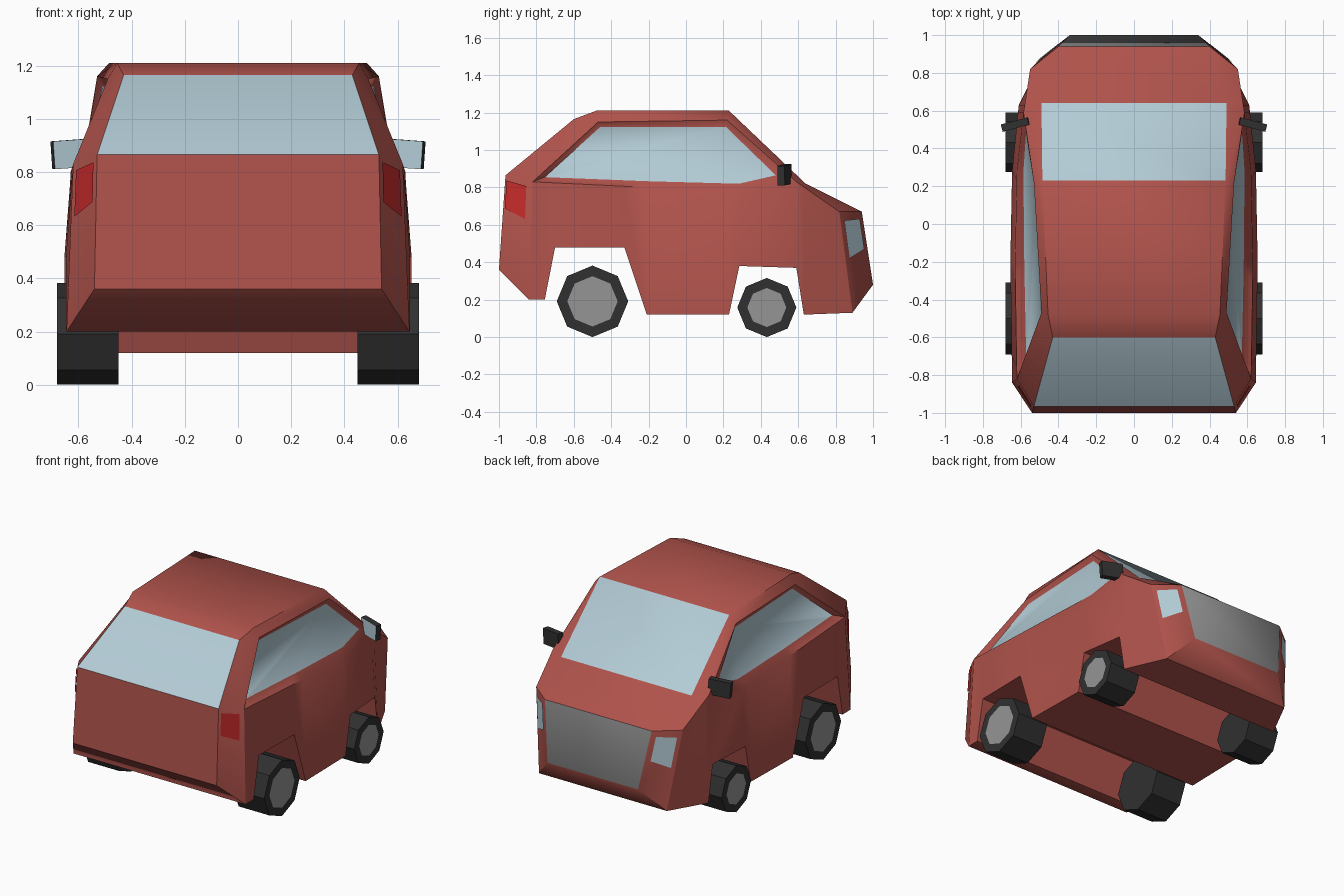
import bpy, bmesh, math
from mathutils import Vector, Matrix

cube = bpy.data.objects.get("Cube")
if cube:
    bpy.data.objects.remove(cube)


def material(name, colour):
    m = bpy.data.materials.new(name)
    m.use_nodes = True
    m.diffuse_color = (*colour, 1)
    m.node_tree.nodes["Principled BSDF"].inputs["Base Color"].default_value = (*colour, 1)
    return m


red = material("body red", (0.43, 0.085, 0.07))
glass = material("pale glass", (0.45, 0.60, 0.67))
black = material("tyre black", (0.03, 0.03, 0.03))
grey = material("metal grey", (0.30, 0.30, 0.30))
tail_red = material("tail light red", (0.60, 0.025, 0.025))


def finish(bm, name, mats, angle=None):
    mesh = bpy.data.meshes.new(name)
    bm.to_mesh(mesh)
    bm.free()
    for m in mats:
        mesh.materials.append(m)
    ob = bpy.data.objects.new(name, mesh)
    bpy.context.collection.objects.link(ob)
    if angle:
        bpy.ops.object.select_all(action='DESELECT')
        ob.select_set(True)
        bpy.context.view_layer.objects.active = ob
        bpy.ops.object.shade_smooth_by_angle(angle=math.radians(angle))
    return ob


def flip(p):
    return (-p[0], p[1], p[2])


def along(keys, y):
    """Point on a polyline of (x, y, z) keys at the given y, clamped at the ends."""
    if y <= keys[0][1]:
        return keys[0]
    for a, b in zip(keys, keys[1:]):
        if y <= b[1]:
            return tuple(Vector(a).lerp(Vector(b), (y - a[1]) / (b[1] - a[1])))
    return keys[-1]


# Body lines on the +x side, from the tailgate (-y) to the bonnet (+y)
floor = [(-.84, .2), (-.755, .2), (-.7, .48), (-.33, .48), (-.21, .12),
         (.23, .12), (.285, .38), (.59, .37), (.63, .12), (.89, .13)]
sill_keys = [(.645, -.84, 0), (.655, -.2, 0), (.645, .3, 0), (.61, .63, 0), (.48, .89, 0)]
belt_keys = [(.62, -.82, .83), (.63, -.2, .8), (.62, .3, .75), (.585, .59, .83), (.55, .82, .67)]
glass_keys = [(.57, -.755, .855), (.585, 0, .825), (.585, .3, .82), (.572, .48, .865)]
low = [(along(sill_keys, y)[0], y, z) for y, z in floor]
belt = [along(belt_keys, y) for y, z in floor]
top = [(.53, -.965, .865), (.43, -.6, 1.165), (.455, -.48, 1.21),
       (.485, .23, 1.21), (.49, .64, .82), (.4, .94, .67)]
tail, nose = (.54, -1, .36), (.34, 1, .28)
eave = [(.49, -.47, 1.15), (.53, .22, 1.16)]
pane_top = [(.475, -.46, 1.122), (.51, .215, 1.122)]
pane_low = [along(glass_keys, b[1]) for b in belt[1:7]] + [glass_keys[-1]]

bm = bmesh.new()


def face(points, mat=0):
    f = bm.faces.new([bm.verts.new(p) for p in points])
    f.material_index = mat


def both(*points, mat=0):
    face(points, mat)
    face([flip(p) for p in points], mat)


# Strips across the car: tailgate, roof, bonnet, grille, underside
loop = top + [nose] + low[::-1] + [tail]
paint = {0: 1, 3: 1, 5: 2}
for i, a in enumerate(loop):
    b = loop[(i + 1) % len(loop)]
    face([a, b, flip(b), flip(a)], paint.get(i, 0))

# Sides, with the wheel arches following the floor line
for i in range(len(low) - 1):
    both(belt[i], belt[i + 1], low[i + 1], low[i])

# Corners, pillars, roof edge and bonnet edge
rear_corner = (belt[0], top[0], tail, low[0])
front_corner = (belt[9], top[5], nose, low[9])
both(*rear_corner)
both(*front_corner)
both(top[0], top[1], belt[0])
both(top[1], eave[0], belt[0])
both(top[1], top[2], eave[0])
both(top[2], top[3], eave[1], eave[0])
both(top[3], top[4], belt[7], eave[1])
both(top[4], belt[8], belt[7])
both(top[4], top[5], belt[9], belt[8])

# Recessed side windows with frame and ledge
both(belt[0], eave[0], pane_top[0], pane_low[0])
both(eave[0], eave[1], pane_top[1], pane_top[0])
both(eave[1], belt[7], pane_low[-1], pane_top[1])
both(belt[0], belt[1], pane_low[0])
for i in range(len(pane_low) - 1):
    both(belt[i + 1], belt[i + 2], pane_low[i + 1], pane_low[i])
both(*pane_top, *pane_low[::-1], mat=1)

bmesh.ops.remove_doubles(bm, verts=bm.verts, dist=0.0005)
bmesh.ops.recalc_face_normals(bm, faces=bm.faces)
# Keep the upright corner creases crisp
creases = [(Vector(belt[k]), Vector(low[k])) for k in (0, 9)]
for e in bm.edges:
    ends = [Vector((abs(v.co.x), v.co.y, v.co.z)) for v in e.verts]
    for a, b in creases:
        if min((ends[0] - a).length + (ends[1] - b).length,
               (ends[1] - a).length + (ends[0] - b).length) < 0.01:
            e.smooth = False
finish(bm, "body", [red, glass, grey], 46)


# Lamps: thin plates lying on the corner panels
def lamp(name, quad, u0, u1, v0, v1, mat, side):
    a, b, c, d = [Vector(p) for p in quad]
    out = (b - a).cross(d - a).normalized()
    if out.x < 0:
        out = -out
    pts = []
    for u, v in ((u0, v0), (u1, v0), (u1, v1), (u0, v1)):
        pts.append(a.lerp(b, u).lerp(d.lerp(c, u), v) + out * 0.007)
    plate = bmesh.new()
    f = plate.faces.new([plate.verts.new((p.x * side, p.y, p.z)) for p in pts])
    f.normal_update()
    if f.normal.x * side < 0:
        f.normal_flip()
    finish(plate, name, [mat])


# Eight-sided wheels with a grey disc on the outer face
def wheel(name, side, y, radius, disc):
    w = bmesh.new()
    bmesh.ops.create_cone(w, cap_ends=True, segments=8, radius1=radius, radius2=radius, depth=0.23,
                          matrix=Matrix.Translation((side * .565, y, radius))
                          @ Matrix.Rotation(math.pi / 2, 4, 'Y'))
    cap = max(w.faces, key=lambda f: f.calc_center_median().x * side)
    bmesh.ops.inset_region(w, faces=[cap], thickness=(radius - disc) * math.cos(math.pi / 8))
    cap.material_index = 1
    finish(w, name, [black, grey])


# Door mirrors, angled, with glass facing the tail
def mirror(name, side):
    m = bmesh.new()
    place = (Matrix.Translation((side * .627, .527, .868))
             @ Matrix.Rotation(math.radians(-15 * side), 4, 'Z')
             @ Matrix.Rotation(math.radians(-4 * side), 4, 'Y').inverted()
             @ Matrix.Diagonal((.145, .04, .105, 1)))
    bmesh.ops.create_cube(m, size=1, matrix=place)
    m.normal_update()
    min(m.faces, key=lambda f: f.normal.y).material_index = 1
    finish(m, name, [black, glass])


for side, label in ((1, "left"), (-1, "right")):
    lamp("tail_light_" + label, rear_corner, .2, .92, .05, .34, tail_red, side)
    lamp("headlight_" + label, front_corner, .14, .82, .09, .48, glass, side)
    wheel("large_wheel_" + label, side, -.5, .191, .13)
    wheel("small_wheel_" + label, side, .432, .158, .1)
    mirror("door_mirror_" + label, side)
